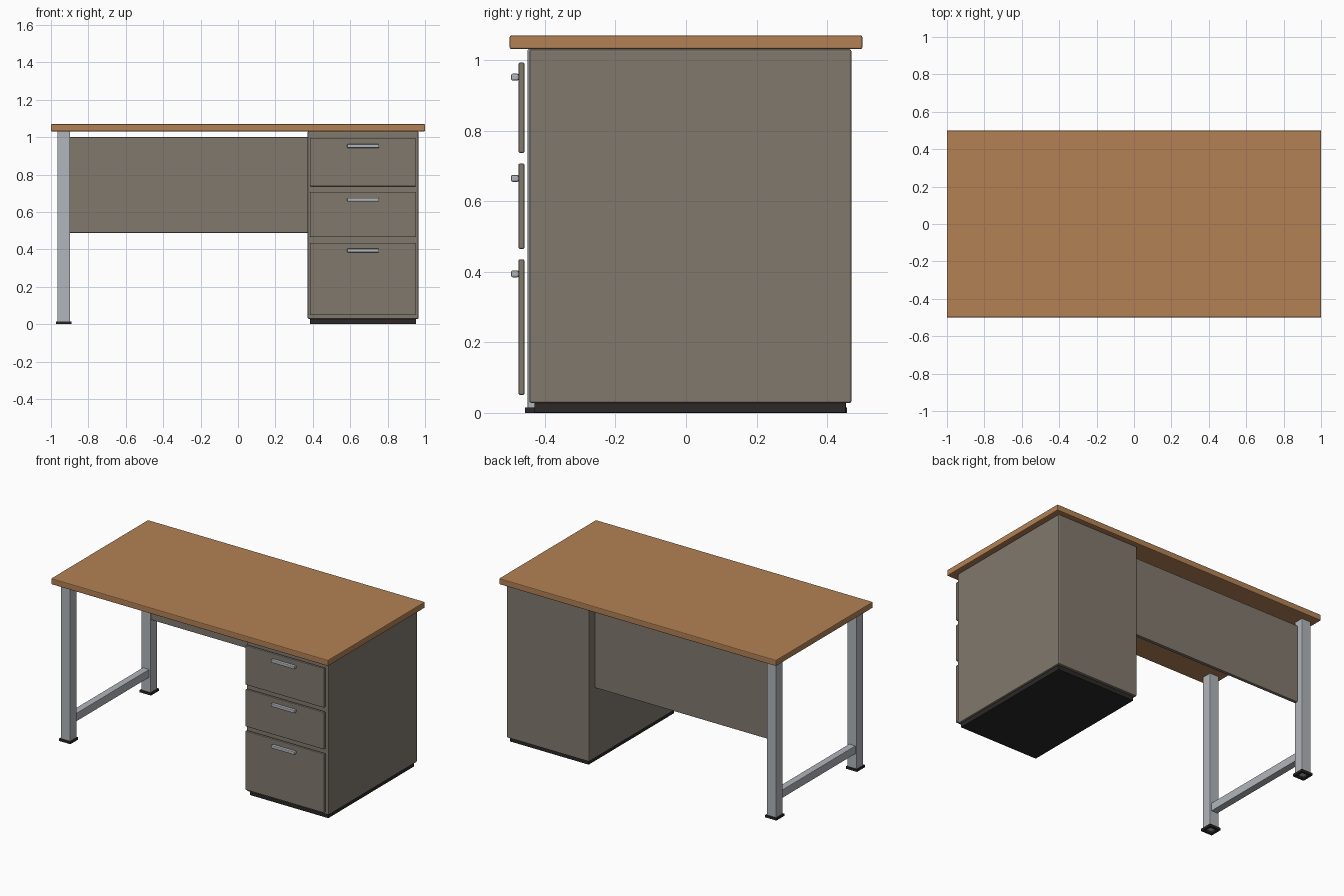
import bpy
import bmesh

if "Cube" in bpy.data.objects:
    bpy.data.objects.remove(bpy.data.objects["Cube"])


def material(name, rgb):
    m = bpy.data.materials.new(name)
    m.diffuse_color = (*rgb, 1)
    m.use_nodes = True
    m.node_tree.nodes["Principled BSDF"].inputs["Base Color"].default_value = m.diffuse_color
    return m


WOOD = material("wood", (0.45, 0.22, 0.09))
PANEL = material("painted_panel", (0.22, 0.19, 0.155))
METAL = material("brushed_metal", (0.44, 0.46, 0.49))
RUBBER = material("dark_rubber", (0.025, 0.022, 0.02))


def box(name, x, y, z, mat, bevel=0.004, hole=0):
    """Box from (min, max) ranges, with an optional square hole through z."""
    bm = bmesh.new()
    bmesh.ops.create_cube(bm, size=1)
    for v in bm.verts:
        for i, (lo, hi) in enumerate((x, y, z)):
            v.co[i] = lo if v.co[i] < 0 else hi
    if hole:
        caps = [f for f in bm.faces if abs(f.normal.z) > 0.9]
        bmesh.ops.inset_individual(bm, faces=caps, thickness=hole)
        bmesh.ops.bridge_loops(bm, edges=[e for f in caps for e in f.edges])
        bmesh.ops.delete(bm, geom=caps, context='FACES_ONLY')
        bmesh.ops.recalc_face_normals(bm, faces=bm.faces[:])
    me = bpy.data.meshes.new(name)
    bm.to_mesh(me)
    bm.free()
    ob = bpy.data.objects.new(name, me)
    bpy.context.collection.objects.link(ob)
    me.materials.append(mat)
    if bevel:
        b = ob.modifiers.new("edge_rounding", 'BEVEL')
        b.width = bevel
        b.segments = 2
    return ob


# Desk top
box("desk_top", (-1, 1), (-0.5, 0.5), (1.031, 1.07), WOOD, 0.005)

# Drawer cabinet on its plinth
box("cabinet", (0.372, 0.965), (-0.444, 0.469), (0.028, 1.031), PANEL, 0.006)
box("plinth", (0.385, 0.953), (-0.43, 0.453), (0, 0.03), RUBBER, 0.002)

# Drawer fronts with bar handles
drawers = (("bottom", 0.051, 0.435, 0.394),
           ("middle", 0.465, 0.707, 0.665),
           ("top", 0.737, 0.993, 0.952))
for name, z0, z1, zh in drawers:
    box(name + "_drawer_front", (0.385, 0.953), (-0.475, -0.458), (z0, z1), PANEL)
    box(name + "_handle", (0.583, 0.755), (-0.496, -0.474),
        (zh - 0.01, zh + 0.01), METAL, 0.005)

# Left leg frame: two square legs with feet, joined by a stretcher
for name, yc in (("front", -0.4155), ("rear", 0.4155)):
    box(name + "_leg", (-0.965, -0.898), (yc - 0.0335, yc + 0.0335),
        (0.012, 1.031), METAL, 0.003)
    box(name + "_foot", (-0.972, -0.891), (yc - 0.0405, yc + 0.0405),
        (0, 0.015), RUBBER, 0, hole=0.023)
box("stretcher", (-0.955, -0.909), (-0.385, 0.385), (0.11, 0.163), METAL, 0.003)

# Modesty panel between rear leg and cabinet
box("modesty_panel", (-0.9, 0.374), (0.385, 0.407), (0.488, 1.0), PANEL, 0.003)
